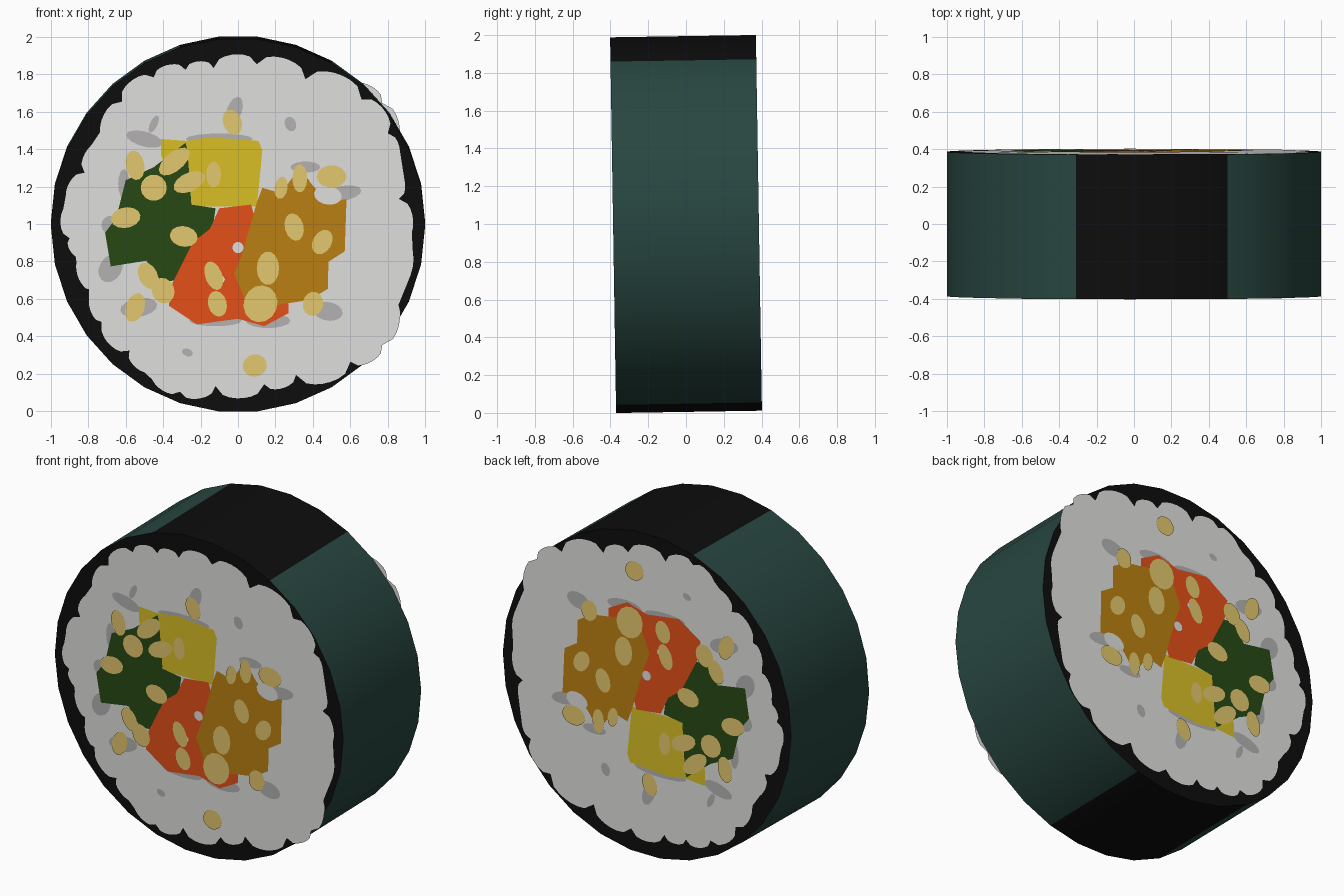
import bpy, bmesh, math
from mathutils import Matrix

HALF, SIDES, TILT = 0.386, 30, 0.016
PLACE = Matrix.Translation((0, 0, 1.0)) @ Matrix.Rotation(TILT, 4, 'X')


def mat(name, r, g, b):
    m = bpy.data.materials.new(name)
    m.diffuse_color = (r, g, b, 1)
    return m


seaweed = mat("seaweed green", .021, .062, .052)
black = mat("cut seaweed black", .004, .004, .004)
white = mat("rice white", .75, .75, .74)
grey = mat("rice gap grey", .46, .45, .45)
yellow = mat("egg yellow", .70, .53, .019)
green = mat("leaf green", .021, .067, .007)
orange = mat("carrot orange", .78, .08, .009)
brown = mat("pickle brown", .50, .22, .006)
tan = mat("sesame tan", .78, .58, .155)


def finish(name, bm, mats):
    me = bpy.data.meshes.new(name)
    bm.transform(PLACE)
    bm.to_mesh(me)
    bm.free()
    for m in mats:
        me.materials.append(m)
    ob = bpy.data.objects.new(name, me)
    bpy.context.collection.objects.link(ob)
    return ob


def plate(name, outlines, material, layer):
    """Flat inlay on the front, repeated on the back by a half turn about x."""
    bm = bmesh.new()
    y = HALF + layer * 0.001
    for pts in outlines:
        area = sum(a[0] * b[1] - b[0] * a[1] for a, b in zip(pts, pts[1:] + pts[:1]))
        if area < 0:
            pts = pts[::-1]
        for s in (1, -1):
            bm.faces.new([bm.verts.new((x, -s * y, s * (z - 1))) for x, z in pts])
    bmesh.ops.triangulate(bm, faces=bm.faces[:])
    return finish(name, bm, [material])


def oval(cx, cz, rx, rz, deg=0, n=14):
    c, s = math.cos(math.radians(deg)), math.sin(math.radians(deg))
    out = []
    for i in range(n):
        t = 2 * math.pi * i / n
        u, v = rx * math.cos(t), rz * math.sin(t)
        out.append((cx + u * c - v * s, cz + u * s + v * c))
    return out


def scallop(notches, bulge=0.34, n=7):
    """Join clockwise notch points with rounded outward bumps."""
    out = []
    for (ax, az), (bx, bz) in zip(notches, notches[1:] + notches[:1]):
        dx, dz = bx - ax, bz - az
        for i in range(n):
            t = i / n
            h = bulge * math.sqrt(max(0, 4 * t * (1 - t)))
            out.append((ax + dx * t - dz * h, az + dz * t + dx * h))
    return out


# seaweed wrap: smooth side, black ends
bm = bmesh.new()
bmesh.ops.create_cone(bm, cap_ends=True, segments=SIDES, radius1=1, radius2=1, depth=2 * HALF)
# vertices lie on the x axis, flats at top and bottom
start = min(abs(math.atan2(v.co.y, v.co.x)) for v in bm.verts)
bm.transform(Matrix.Rotation(math.pi / 2, 4, 'X') @ Matrix.Rotation(-start, 4, 'Z'))
for f in bm.faces:
    cap = abs(f.normal.y) > 0.9 or len(f.verts) > 4
    f.material_index = 1 if cap else 0
    f.smooth = not cap
wrap = finish("seaweed_wrap", bm, [seaweed, black])
bpy.context.view_layer.objects.active = wrap
wrap.select_set(True)
bpy.ops.object.shade_smooth_by_angle()

# rice with a bumpy edge
rice_notches = [(-.13, 1.84), (.10, 1.86), (.36, 1.78), (.66, 1.67), (.80, 1.49), (.83, 1.31),
                (.86, 1.14), (.89, .92), (.81, .63), (.77, .36), (.60, .27), (.31, .20),
                (.14, .15), (-.12, .14), (-.31, .11), (-.46, .22), (-.58, .33), (-.72, .48),
                (-.77, .65), (-.84, .83), (-.90, .93), (-.90, 1.11), (-.82, 1.28),
                (-.71, 1.45), (-.62, 1.66), (-.45, 1.79), (-.28, 1.83)]
plate("rice", [scallop(rice_notches, .27)], white, 1)

# shaded gaps between grains
gaps = [(-.02, 1.61, .04, .08, -20), (.28, 1.54, .03, .04, 20), (-.45, 1.54, .02, .05, -25),
        (-.5, 1.46, .10, .04, -15), (.36, 1.31, .08, .03, 0), (.56, 1.17, .10, .04, 10),
        (-.68, .77, .06, .08, -30), (-.27, .32, .03, .02, -20), (.16, .49, .12, .04, 0),
        (.48, .54, .08, .05, -10), (-.53, .56, .10, .05, 10), (-.68, 1.0, .05, .05, 0),
        (-.12, .49, .14, .03, 0), (-.61, 1.22, .03, .08, 0), (-.1, 1.46, .18, .03, 0),
        (-.2, .68, .06, .08, 0)]
plate("rice_gaps", [oval(*g) for g in gaps], grey, 2)

# fillings
plate("egg_strip", [[(-.41, 1.46), (-.27, 1.45), (-.15, 1.47), (.11, 1.45), (.13, 1.40), (.11, 1.19),
                     (.10, 1.10), (-.07, 1.10), (-.23, 1.10), (-.35, 1.21), (-.41, 1.37)]], yellow, 3)
plate("leaf_greens", [[(-.60, 1.24), (-.45, 1.31), (-.28, 1.44), (-.27, 1.40), (-.35, 1.28),
                       (-.34, 1.18), (-.25, 1.11), (-.12, 1.09), (-.13, 1.02), (-.22, .95),
                       (-.22, .71), (-.41, .70), (-.49, .81), (-.68, .78), (-.66, .86),
                       (-.71, .96), (-.65, 1.04), (-.62, 1.10)]], green, 4)
plate("carrot_strip", [[(-.10, 1.09), (.07, 1.11), (.12, .93), (.08, .62), (.27, .60), (.27, .53),
                        (.14, .46), (0, .50), (-.22, .47), (-.37, .57), (-.35, .69), (-.22, .71),
                        (-.20, .80), (-.24, .91), (-.15, .98)]], orange, 5)
plate("pickle_strip", [[(.10, 1.12), (.13, 1.20), (.23, 1.17), (.33, 1.31), (.40, 1.21), (.49, 1.12),
                        (.58, 1.14), (.54, 1.0), (.57, .86), (.46, .79), (.48, .66), (.38, .60),
                        (.25, .58), (.10, .55), (.03, .62), (-.02, .74), (.02, .84), (.10, .91)]], brown, 6)
plate("loose_rice", [oval(.48, 1.16, .075, .05, -10), oval(0, .88, .03, .03),
                     oval(-.12, .71, .05, .03)], white, 7)

# sesame seeds
seeds = [(-.03, 1.55, .05, .07, 20), (-.55, 1.32, .05, .08, 10), (-.60, 1.04, .08, .055, 10),
         (-.29, .94, .075, .055, -10), (-.45, 1.20, .07, .07, 0), (-.34, 1.34, .10, .05, 40),
         (-.13, 1.27, .04, .07, 0), (-.26, 1.23, .09, .05, 25), (.30, .99, .05, .075, 15),
         (.45, .91, .05, .07, -30), (.50, 1.26, .08, .06, 0), (.33, 1.25, .04, .075, 0),
         (.23, 1.20, .035, .06, -10), (.16, .77, .06, .09, 0), (.12, .58, .09, .10, -20),
         (-.11, .58, .05, .07, 15), (-.13, .73, .045, .08, 20), (-.55, .56, .05, .08, -20),
         (-.48, .73, .05, .075, 25), (-.40, .65, .06, .07, 20), (.09, .25, .065, .06, 20),
         (.40, .58, .055, .065, -10)]
plate("sesame_seeds", [oval(*s) for s in seeds], tan, 8)
